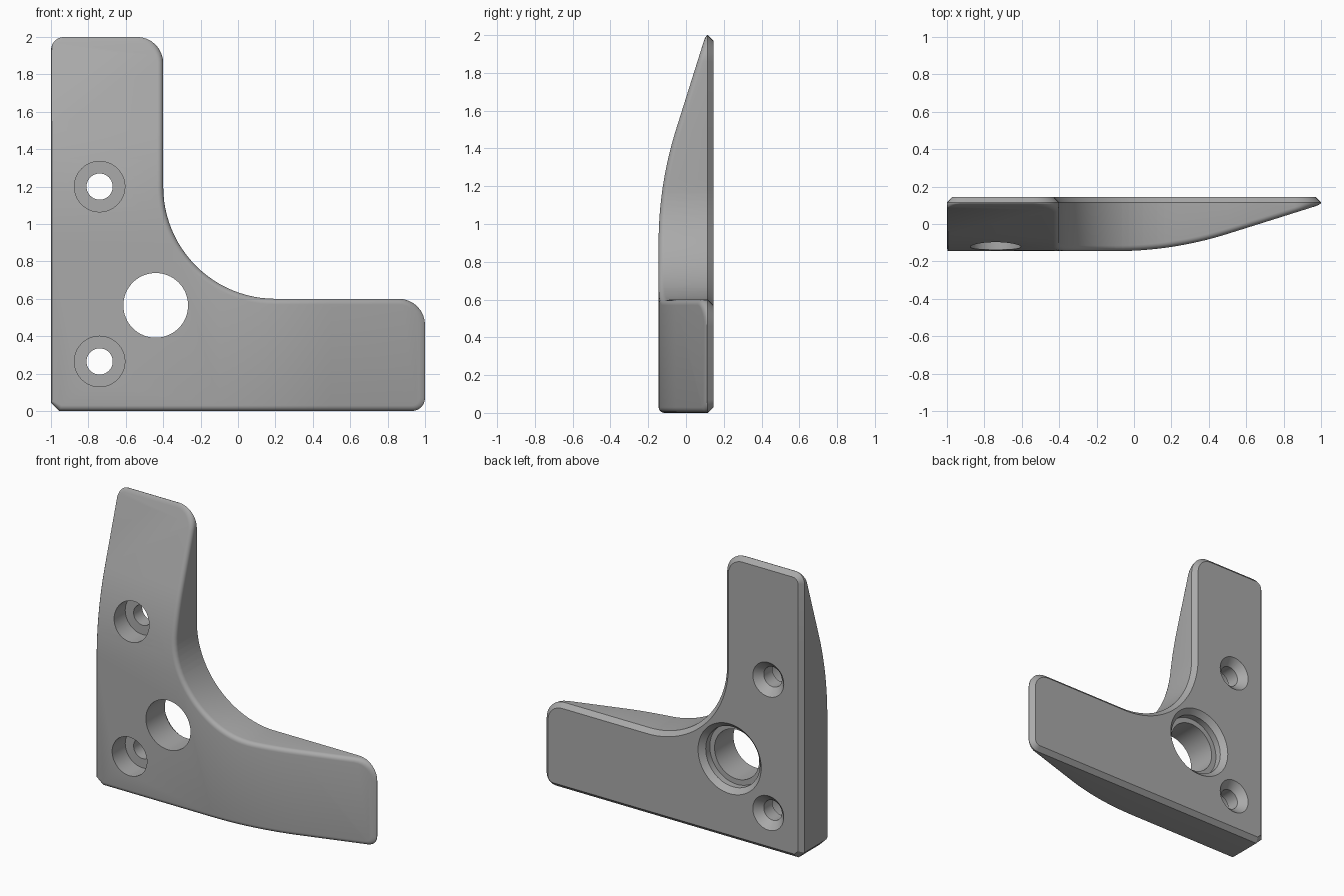
import bpy
import bmesh
from math import sin, cos, pi, radians, sqrt
from mathutils import Vector

if "Cube" in bpy.data.objects:
    bpy.data.objects.remove(bpy.data.objects["Cube"])

FRONT, BACK = -0.145, 0.145
ROUND = 0.03          # front edge rounding
CHAMFER = 0.03        # back edge chamfer
SIDE_END = BACK - CHAMFER
BEND, BEND_END, BEND_R = -0.1, 0.5, 2.0


def arc(cx, cz, r, start, end, steps):
    angles = [radians(start + (end - start) * i / steps) for i in range(steps + 1)]
    return [(cx + r * cos(a), cz + r * sin(a)) for a in angles]


def outline(d, left):
    """L-shaped outline inset by d, and by left on the outer left edge."""
    small, big, inner = 0.07, 0.14, 0.6
    pts = [(-1 + left, 0.045 + 0.4 * d), (-0.955 + 0.4 * d, d)]
    pts += arc(1 - small, small, small - d, -90, 0, 6)
    pts += arc(1 - big, 0.6 - big, big - d, 0, 90, 8)
    pts += arc(0.2, 1.2, inner + d, 270, 180, 24)
    pts += arc(-0.4 - big, 2 - big, big - d, 0, 90, 8)
    pts += arc(-1 + small + left - d, 2 - small, small - d, 90, 180, 6)
    return pts


def front_height(t):
    """Front surface along an arm: flat, then a curve, then a straight taper."""
    if t <= BEND:
        return FRONT
    u = min(t, BEND_END) - BEND
    y = FRONT + BEND_R - sqrt(BEND_R ** 2 - u * u)
    slope = u / sqrt(BEND_R ** 2 - u * u)
    return y + max(0, t - BEND_END) * slope


def to_object(bm, name):
    bmesh.ops.recalc_face_normals(bm, faces=bm.faces)
    mesh = bpy.data.meshes.new(name)
    bm.to_mesh(mesh)
    bm.free()
    obj = bpy.data.objects.new(name, mesh)
    bpy.context.collection.objects.link(obj)
    return obj


def skin(bm, rings):
    """Join equal closed rings into a capped solid."""
    loops = [[bm.verts.new(p) for p in ring] for ring in rings]
    n = len(loops[0])
    for a, b in zip(loops, loops[1:]):
        for i in range(n):
            j = (i + 1) % n
            bm.faces.new((a[i], a[j], b[j], b[i]))
    bm.faces.new(loops[0])
    bm.faces.new(loops[-1])


# Bracket body: rounded front edge, straight sides, chamfered back
levels = []
for i in range(6):
    a = pi / 2 * i / 5
    inset = ROUND * (1 - sin(a))
    levels.append((inset, inset * 0.2, FRONT + ROUND * (1 - cos(a))))
levels += [(0, 0, SIDE_END), (CHAMFER, CHAMFER, BACK)]
bm = bmesh.new()
skin(bm, [[(x, y, z) for x, z in outline(d, left)] for d, left, y in levels])

# Slice both arms where they curve, then taper their fronts
for i in range(17):
    t = BEND + (BEND_END - BEND) * i / 16
    for point, normal in (((t, 0, 0), (1, 0, 0)), ((0, 0, t + 1), (0, 0, 1))):
        bmesh.ops.bisect_plane(bm, geom=bm.verts[:] + bm.edges[:] + bm.faces[:],
                               plane_co=point, plane_no=normal, dist=1e-5)
for v in bm.verts:
    if v.co.y < FRONT + ROUND + 1e-4:
        f = front_height(max(v.co.x, v.co.z - 1))
        s = (v.co.y - FRONT) / ROUND
        v.co.y = f + s * min(ROUND, SIDE_END - 0.003 - f)
body = to_object(bm, "corner_bracket")


def cut_hole(name, x, z, profile, sides=64):
    """Cut a turned hole whose profile is (radius, y) from front to back."""
    bm = bmesh.new()
    skin(bm, [[(x + r * cos(2 * pi * i / sides), y, z + r * sin(2 * pi * i / sides))
               for i in range(sides)] for r, y in profile])
    cutter = to_object(bm, name)
    cutter.hide_render = True
    mod = body.modifiers.new(name, 'BOOLEAN')
    mod.operation = 'DIFFERENCE'
    mod.solver = 'EXACT'
    mod.object = cutter
    bpy.ops.object.modifier_apply(modifier=name)
    bpy.data.objects.remove(cutter)


bpy.ops.object.select_all(action='DESELECT')
bpy.context.view_layer.objects.active = body
body.select_set(True)

# Screw holes: deep front recess, narrow bore, countersunk back
screw = [(0.135, -0.3), (0.135, 0), (0.07, 0), (0.07, 0.095), (0.12, BACK), (0.17, 0.195)]
for z in (0.265, 1.2):
    cut_hole("screw_hole", -0.74, z, screw)

# Large hole: plain front, stepped and chamfered seat at the back
seat = [(0.173, -0.3), (0.173, 0.065), (0.21, 0.065), (0.21, 0.11), (0.245, BACK), (0.295, 0.195)]
cut_hole("large_hole", -0.44, 0.565, seat)

# Plain grey finish
grey = bpy.data.materials.new("grey")
grey.use_nodes = True
colour = (0.4, 0.4, 0.4, 1)
grey.diffuse_color = colour
grey.node_tree.nodes["Principled BSDF"].inputs["Base Color"].default_value = colour
body.data.materials.clear()
body.data.materials.append(grey)

bpy.ops.object.shade_smooth_by_angle(angle=radians(25))
